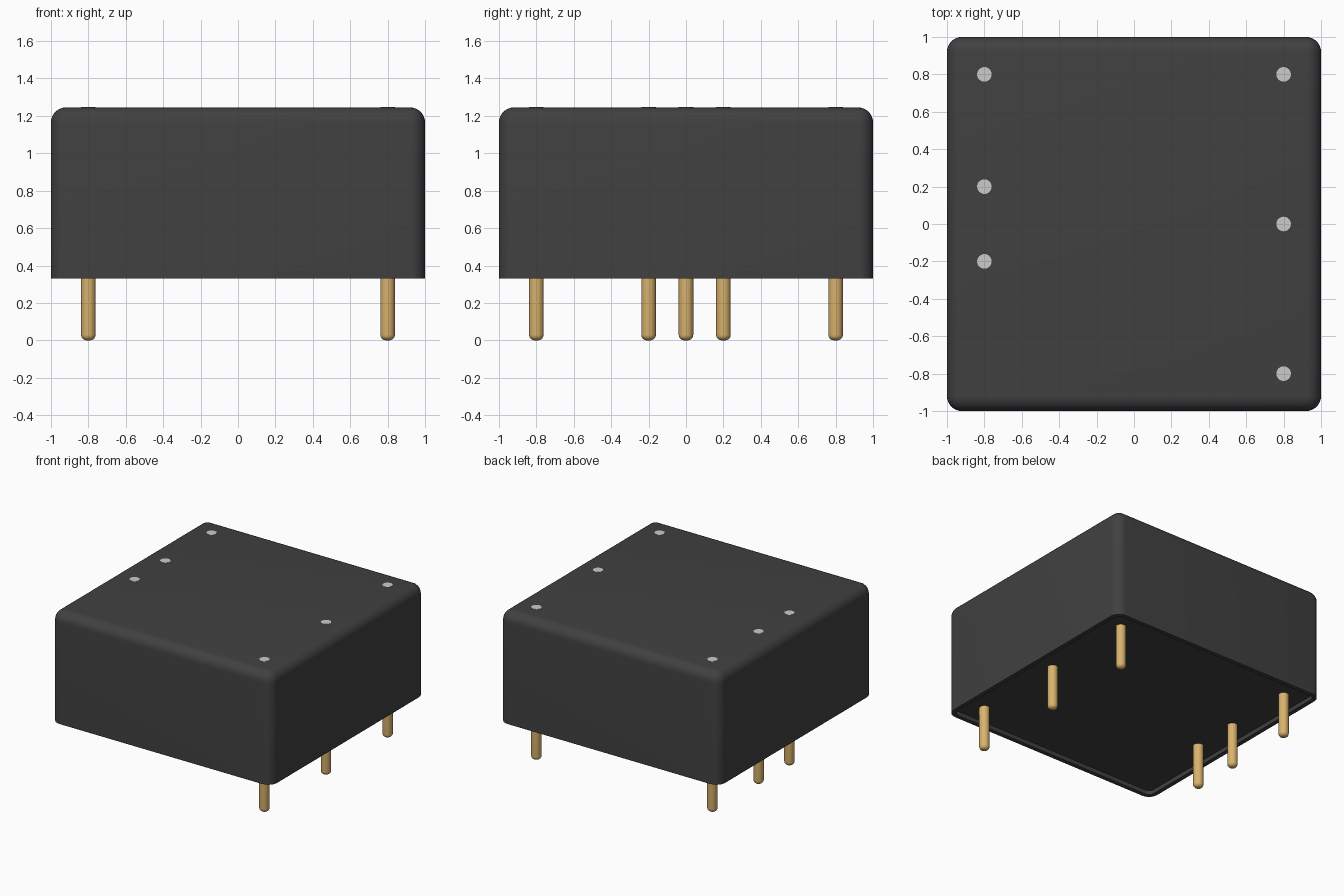
import bpy, bmesh, math
from mathutils import Matrix

if "Cube" in bpy.data.objects:
    bpy.data.objects.remove(bpy.data.objects["Cube"])

BOTTOM, TOP, FLOOR, R = 0.33, 1.245, 0.365, 0.039
PINS = [(-0.8, 0.8), (-0.8, 0.2), (-0.8, -0.2), (0.8, 0.8), (0.8, 0.0), (0.8, -0.8)]


def material(name, rgb):
    m = bpy.data.materials.new(name)
    m.diffuse_color = (*rgb, 1)
    m.use_nodes = True
    m.node_tree.nodes["Principled BSDF"].inputs["Base Color"].default_value = m.diffuse_color
    return m


black = material("black plastic", (0.052, 0.052, 0.052))
gold = material("gold metal", (0.70, 0.45, 0.155))
grey = material("light grey", (0.60, 0.60, 0.60))


def finish(name, bm, mat, angle=40):
    bmesh.ops.recalc_face_normals(bm, faces=bm.faces)
    me = bpy.data.meshes.new(name)
    bm.to_mesh(me)
    bm.free()
    me.materials.append(mat)
    ob = bpy.data.objects.new(name, me)
    bpy.context.collection.objects.link(ob)
    bpy.ops.object.select_all(action='DESELECT')
    ob.select_set(True)
    bpy.context.view_layer.objects.active = ob
    bpy.ops.object.shade_smooth_by_angle(angle=math.radians(angle))
    return ob


# housing: box with rounded sides and top, recessed underside
bm = bmesh.new()
bmesh.ops.create_cube(bm, size=1, matrix=Matrix.Translation((0, 0, (TOP + BOTTOM) / 2))
                      @ Matrix.Diagonal((2, 2, TOP - BOTTOM, 1)))
mid = (TOP + BOTTOM) / 2
edges = [e for e in bm.edges if max(v.co.z for v in e.verts) > mid]
bmesh.ops.bevel(bm, geom=edges, offset=0.08, offset_type='OFFSET', segments=8,
                profile=0.5, affect='EDGES', clamp_overlap=True)
base = [f for f in bm.faces if all(abs(v.co.z - BOTTOM) < 1e-4 for v in f.verts)]
bmesh.ops.inset_region(bm, faces=base, thickness=0.035)
# extrude the inset floor upwards to form the lip
ext = bmesh.ops.extrude_face_region(bm, geom=base)
bmesh.ops.delete(bm, geom=base, context='FACES')
for v in (g for g in ext['geom'] if isinstance(g, bmesh.types.BMVert)):
    v.co.z = FLOOR
finish("housing", bm, black)

# round-tipped pins and flush dots above them
for i, (x, y) in enumerate(PINS, 1):
    bm = bmesh.new()
    tip = 0.03
    prof = [(0, 0)] + [(R - tip + tip * math.sin(a), tip - tip * math.cos(a))
                       for a in (math.radians(15 * k) for k in range(7))] + [(R, FLOOR + 0.01)]
    vs = [bm.verts.new((r, 0, z)) for r, z in prof]
    es = [bm.edges.new(p) for p in zip(vs, vs[1:])]
    bmesh.ops.spin(bm, geom=vs + es, axis=(0, 0, 1), cent=(0, 0, 0),
                   angle=2 * math.pi, steps=24)
    bmesh.ops.remove_doubles(bm, verts=bm.verts, dist=1e-5)
    finish(f"pin_{i}", bm, gold).location = (x, y, 0)

    bm = bmesh.new()
    bmesh.ops.create_cone(bm, cap_ends=True, segments=32, radius1=R, radius2=R, depth=0.004)
    finish(f"top_dot_{i}", bm, grey).location = (x, y, TOP)
